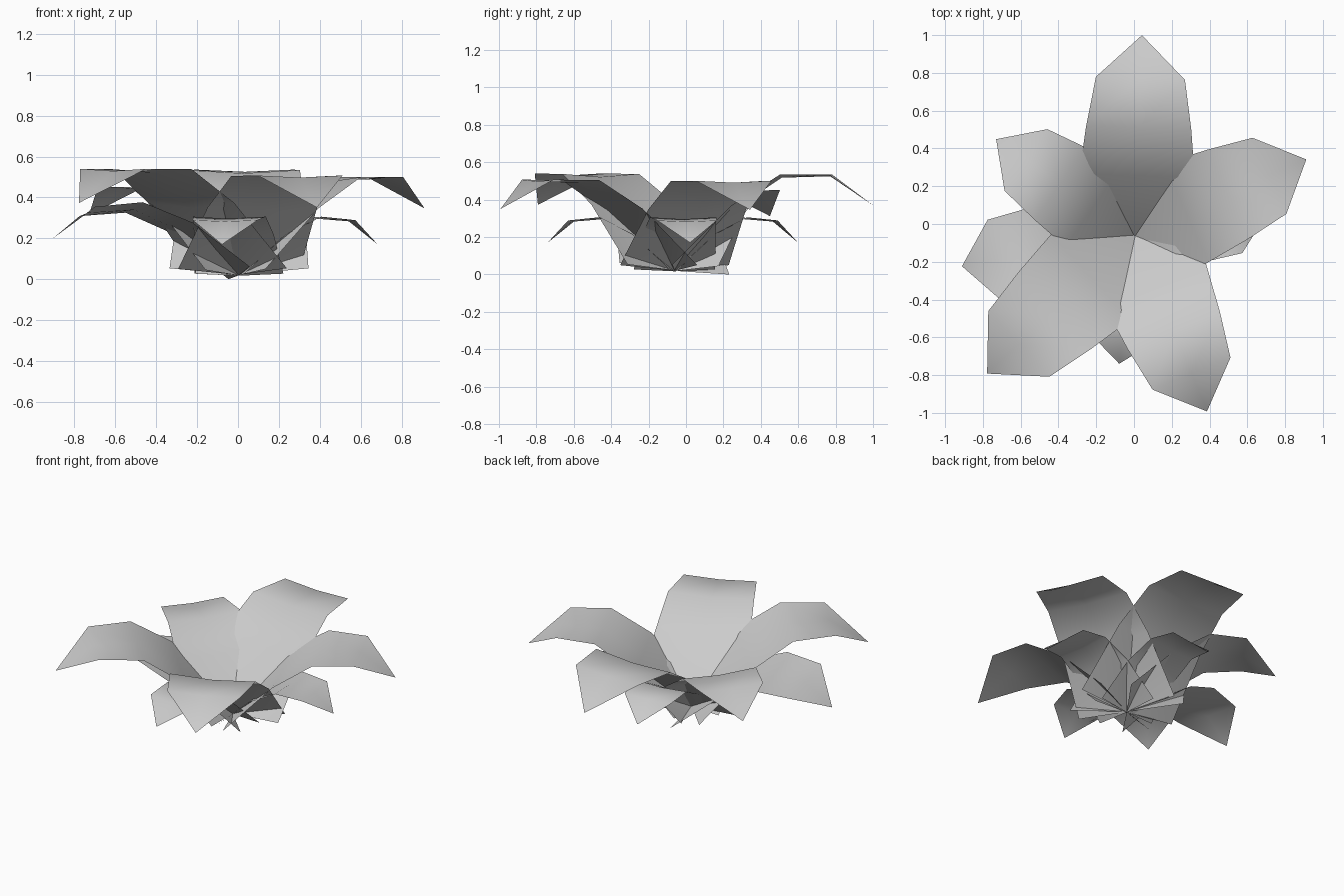
import bpy
import bmesh
from math import radians, cos, sin

if "Cube" in bpy.data.objects:
    bpy.data.objects.remove(bpy.data.objects["Cube"])

BASE = (0.005, -0.062)

# Unit-length leaf rows: distance along, half width, edge height, centre dip
UPPER = [(0.0, 0.32, 0.05, 0.03), (0.30, 0.288, 0.348, 0.025),
         (0.54, 0.262, 0.50, 0.015), (0.785, 0.222, 0.502, 0.01)]
LOWER = [(0.0, 0.32, 0.04, 0.015), (0.30, 0.288, 0.32, 0.025),
         (0.56, 0.262, 0.45, 0.015), (0.81, 0.235, 0.425, 0.01)]


def leaf(name, angle, length, height, rows, tip_z, roll=0.0):
    """Strap leaf, two faces wide, arching up and out to a drooping point."""
    c, s = cos(radians(angle)), sin(radians(angle))
    bm = bmesh.new()

    def vert(along, side, z):
        along, side = along * length, side * length
        return bm.verts.new((BASE[0] + c * along - s * side,
                             BASE[1] + s * along + c * side,
                             z * height + roll * side))

    grid = [(vert(a, w, z), vert(a, 0, z - d), vert(a, -w, z))
            for a, w, z, d in rows]
    tip = vert(1.0, 0, tip_z)
    for r0, r1 in zip(grid, grid[1:]):
        for i in range(2):
            bm.faces.new((r0[i], r0[i + 1], r1[i + 1], r1[i]))
    for i in range(2):
        bm.faces.new((grid[-1][i], grid[-1][i + 1], tip))
    bmesh.ops.recalc_face_normals(bm, faces=bm.faces)
    if sum(f.normal.z for f in bm.faces) < 0:
        bmesh.ops.reverse_faces(bm, faces=bm.faces)
    for f in bm.faces:
        f.smooth = True
    mesh = bpy.data.meshes.new(name)
    bm.to_mesh(mesh)
    bm.free()
    bpy.context.collection.objects.link(bpy.data.objects.new(name, mesh))


# Large upper leaves: direction, length
for i, (angle, length) in enumerate([(88, 1.062), (24, 0.993), (-67.7, 1.005),
                                     (-137, 1.07), (145.2, 0.895)]):
    leaf(f"upper_leaf_{i + 1}", angle, length, length * 1.005, UPPER, 0.347)

# Smaller drooping lower leaves: direction, length, height, sideways tilt
for i, (angle, length, height, roll) in enumerate([
        (-170, 0.93, 0.78, 0.105), (-97, 0.683, 0.68, 0.0),
        (7, 0.683, 0.68, 0.0), (96, 0.665, 0.68, 0.0)]):
    leaf(f"lower_leaf_{i + 1}", angle, length, height, LOWER, 0.25, roll)
